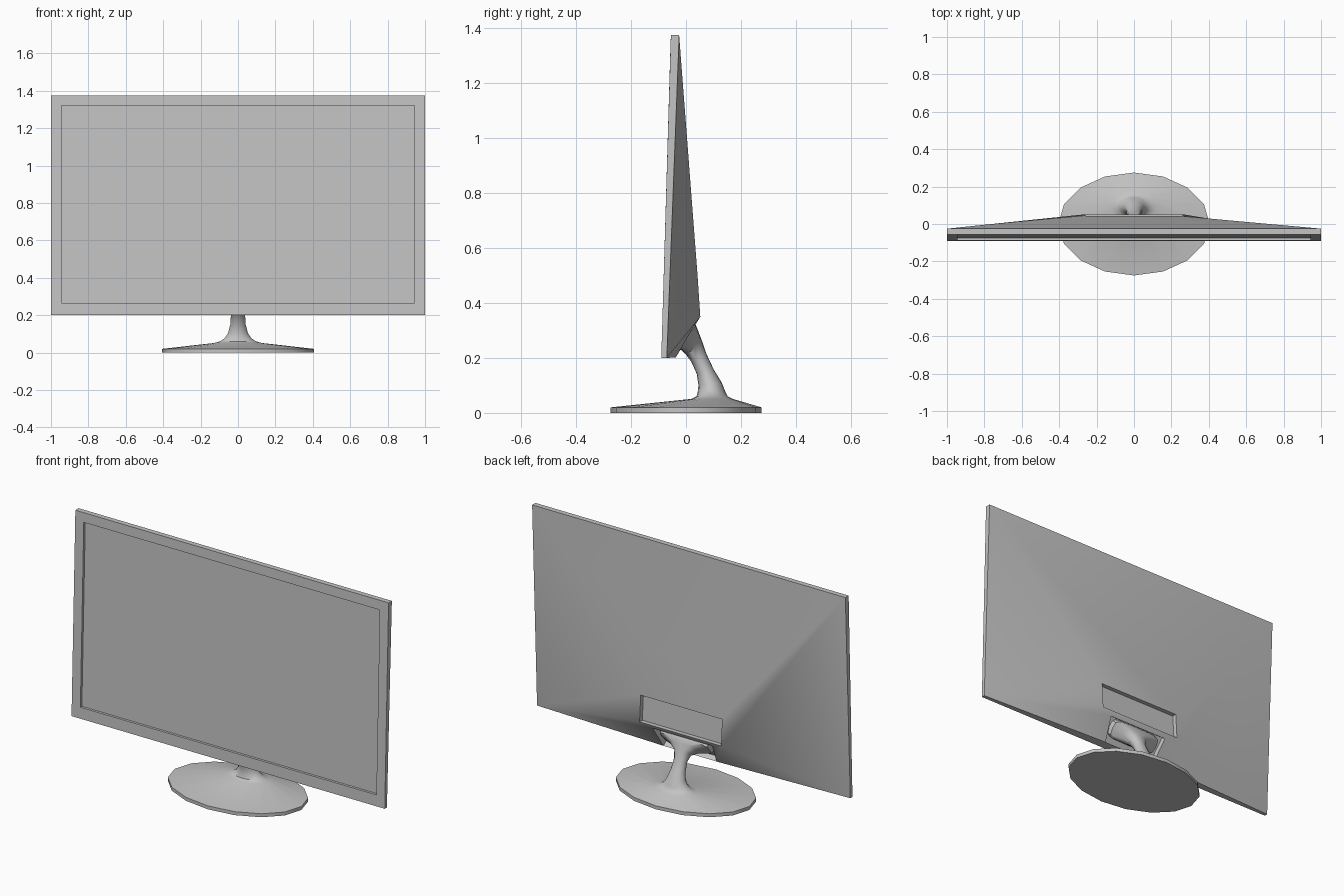
import bpy, bmesh, math
from mathutils import Vector

if "Cube" in bpy.data.objects:
    bpy.data.objects.remove(bpy.data.objects["Cube"])

grey = bpy.data.materials.new("satin grey")
grey.use_nodes = True
grey.diffuse_color = (0.55, 0.55, 0.55, 1)
grey.node_tree.nodes["Principled BSDF"].inputs["Base Color"].default_value = grey.diffuse_color


def finish(bm, name, angle):
    bmesh.ops.remove_doubles(bm, verts=bm.verts, dist=0.0005)
    bmesh.ops.recalc_face_normals(bm, faces=bm.faces)
    mesh = bpy.data.meshes.new(name)
    bm.to_mesh(mesh)
    bm.free()
    obj = bpy.data.objects.new(name, mesh)
    bpy.context.collection.objects.link(obj)
    mesh.materials.append(grey)
    bpy.ops.object.select_all(action="DESELECT")
    obj.select_set(True)
    bpy.context.view_layer.objects.active = obj
    bpy.ops.object.shade_smooth_by_angle(angle=math.radians(angle))
    return obj


def trapezoid(low, high):
    """Four corners from (half width, y, z) of the lower and upper edge."""
    (a, ya, za), (b, yb, zb) = low, high
    return [Vector(p) for p in ((-a, ya, za), (a, ya, za), (b, yb, zb), (-b, yb, zb))]


def bridge(bm, first, second, skip=()):
    """Join two rings of points with quads."""
    n = len(first)
    for i in range(n):
        if i not in skip:
            j = (i + 1) % n
            bm.faces.new([bm.verts.new(p) for p in (first[i], first[j], second[j], second[i])])


def cap(bm, ring):
    bm.faces.new([bm.verts.new(p) for p in ring])


def pocket(bm, rim, push):
    """Sink a straight-walled recess behind a rim."""
    floor = [p + Vector(push) for p in rim]
    bridge(bm, rim, floor)
    cap(bm, floor)


# Display housing: front bezel, sunken screen, thin rim and bulged back
bm = bmesh.new()
front = trapezoid((1, -0.09, 0.2), (1, -0.055, 1.375))
screen = trapezoid((0.945, -0.088, 0.265), (0.945, -0.057, 1.32))
rear = trapezoid((1, -0.07, 0.2), (1, -0.025, 1.375))
ridge = trapezoid((0.26, 0.052, 0.35), (0.26, 0.042, 0.5))
bridge(bm, front, screen)
pocket(bm, screen, (0, 0.014, 0))
bridge(bm, front, rear)
bridge(bm, rear, ridge, skip=(0,))

# Connector recess at the crown of the back
pocket(bm, ridge, (0, -0.025, 0))

# Sloping underside with the stand socket
under = [rear[0], rear[1], ridge[1], ridge[0]]
socket = trapezoid((0.17, -0.037, 0.202), (0.19, 0.034, 0.325))
bridge(bm, under, socket)
pocket(bm, socket, (0, -0.025, 0.018))
finish(bm, "display_housing", 48)


def ring(y, z, rx, ry, tilt=0, power=1.0, count=16):
    """Rounded cross-section, tilted about x; power below 1 squares it off."""
    t = math.radians(tilt)
    points = []
    for i in range(count):
        a = 2 * math.pi * i / count
        c, s = math.cos(a), math.sin(a)
        u = math.copysign(abs(c) ** power, c) * rx
        v = math.copysign(abs(s) ** power, s) * ry
        points.append(Vector((u, y + v * math.cos(t), z + v * math.sin(t))))
    return points


# Oval foot rising into a curved neck with a flared head
sections = [
    ring(0, 0, 0.405, 0.275),
    ring(0, 0.02, 0.405, 0.275),
    ring(0.095, 0.051, 0.13, 0.075),
    ring(0.095, 0.06, 0.095, 0.057),
    ring(0.093, 0.078, 0.07, 0.05),
    ring(0.088, 0.105, 0.053, 0.043, 5),
    ring(0.07, 0.15, 0.041, 0.032, 15),
    ring(0.047, 0.2, 0.038, 0.031, 27),
    ring(0.03, 0.235, 0.048, 0.038, 40, 0.85),
    ring(0.016, 0.26, 0.09, 0.045, 48, 0.65),
    ring(0.003, 0.277, 0.155, 0.053, 51, 0.45),
    ring(-0.02, 0.296, 0.16, 0.055, 51, 0.4),
]
bm = bmesh.new()
for lower, upper in zip(sections, sections[1:]):
    bridge(bm, lower, upper)
cap(bm, sections[0])
cap(bm, sections[-1])
finish(bm, "stand", 40)
